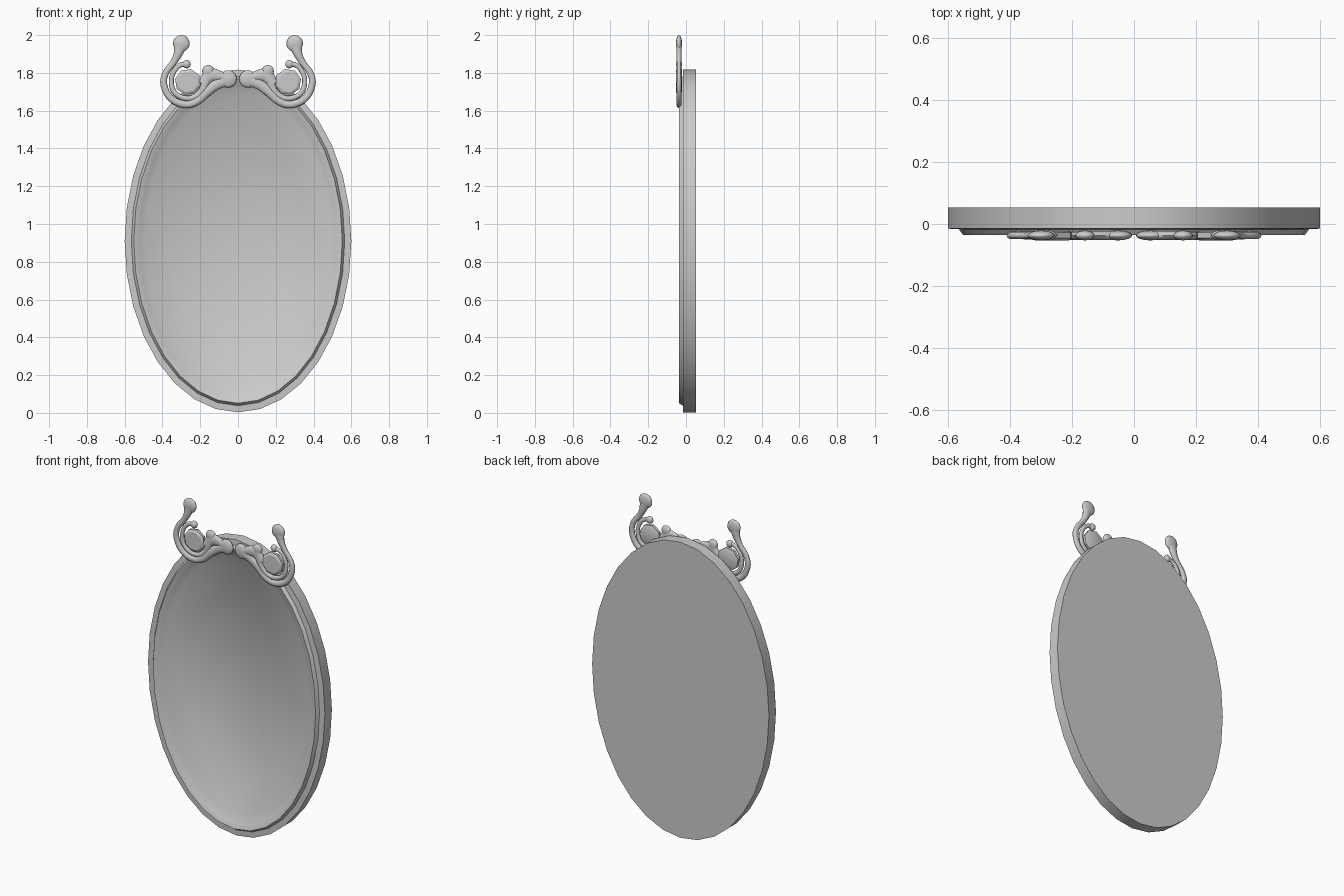
import bpy, bmesh
from math import sin, cos, pi, radians
from mathutils import Vector

if "Cube" in bpy.data.objects:
    bpy.data.objects.remove(bpy.data.objects["Cube"])

CZ, RX, RZ, SEG = 0.91, 0.60, 0.907, 32
ORN_Y = -0.037


def finish(name, bm, angle=40):
    bmesh.ops.recalc_face_normals(bm, faces=bm.faces)
    me = bpy.data.meshes.new(name)
    bm.to_mesh(me)
    bm.free()
    ob = bpy.data.objects.new(name, me)
    bpy.context.collection.objects.link(ob)
    bpy.ops.object.select_all(action='DESELECT')
    ob.select_set(True)
    bpy.context.view_layer.objects.active = ob
    bpy.ops.object.shade_smooth_by_angle(angle=radians(angle))
    return ob


def oval_ring(bm, inset, y):
    return [bm.verts.new(((RX - inset) * cos(2 * pi * i / SEG), y,
                          CZ + (RZ - inset) * sin(2 * pi * i / SEG))) for i in range(SEG)]


def bridge(bm, a, b):
    n = len(a)
    for i in range(n):
        bm.faces.new((a[i], a[(i + 1) % n], b[(i + 1) % n], b[i]))


# oval frame with closed back: (inset from the rim, y)
bm = bmesh.new()
rings = [oval_ring(bm, d, y) for d, y in
         [(0, 0.053), (0, -0.015), (0.035, -0.017), (0.048, -0.036), (0.08, -0.026), (0.11, -0.004)]]
for a, b in zip(rings, rings[1:]):
    bridge(bm, a, b)
bm.faces.new(rings[0])
bm.faces.new(rings[-1])
finish("oval_frame_and_glass", bm, 45)


def spline(pts, steps=4):
    # Catmull-Rom through (x, z, radius) points
    p = [Vector(q) for q in pts]
    p = [2 * p[0] - p[1]] + p + [2 * p[-1] - p[-2]]
    out = []
    for i in range(1, len(p) - 2):
        a, b, c, d = p[i - 1:i + 3]
        for k in range(steps):
            t = k / steps
            out.append(0.5 * (2 * b + (c - a) * t + (2 * a - 5 * b + 4 * c - d) * t * t
                              + (3 * b - a - 3 * c + d) * t ** 3))
    return out + [p[-2]]


def scroll(name, pts, side, sides=10):
    # flattened tube lying in the front plane
    path = spline(pts)
    bm = bmesh.new()
    rings = []
    for i, p in enumerate(path):
        t = path[min(i + 1, len(path) - 1)] - path[max(i - 1, 0)]
        n = Vector((-t.y, t.x)).normalized()
        r = max(p.z, 0.004)
        depth = min(r * 0.7, 0.015)
        rings.append([bm.verts.new((side * (p.x + n.x * r * cos(a)), ORN_Y + depth * sin(a),
                                    p.y + n.y * r * cos(a)))
                      for a in (2 * pi * k / sides for k in range(sides))])
    for a, b in zip(rings, rings[1:]):
        bridge(bm, a, b)
    bm.faces.new(rings[0])
    bm.faces.new(rings[-1])
    return finish(name, bm, 60)


def bulb(name, x, z, r, side):
    bm = bmesh.new()
    bmesh.ops.create_uvsphere(bm, u_segments=16, v_segments=10, radius=1)
    for v in bm.verts:
        v.co = (side * (x + v.co.x * r), ORN_Y + v.co.y * 0.016, z + v.co.z * r)
    return finish(name, bm, 60)


def button(name, x, z, r, side):
    # faceted disc in the middle of the scroll
    bm = bmesh.new()
    levels = [(0.8, -0.053), (1, -0.045), (1, -0.028), (0.8, -0.022)]
    rings = [[bm.verts.new((side * (x + r * s * cos(a)), y, z + r * s * sin(a)))
              for a in (2 * pi * (k + 0.3) / 8 for k in range(8))] for s, y in levels]
    for a, b in zip(rings, rings[1:]):
        bridge(bm, a, b)
    bm.faces.new(rings[0])
    bm.faces.new(rings[-1])
    return finish(name, bm, 30)


OUTER = [(0.305, 1.945, 0.034), (0.320, 1.895, 0.022), (0.345, 1.850, 0.017), (0.380, 1.805, 0.017),
         (0.394, 1.750, 0.018), (0.372, 1.685, 0.018), (0.325, 1.645, 0.019), (0.265, 1.633, 0.020),
         (0.210, 1.655, 0.022), (0.165, 1.700, 0.026), (0.115, 1.738, 0.028), (0.06, 1.765, 0.034)]
INNER = [(0.275, 1.845, 0.016), (0.305, 1.842, 0.013), (0.335, 1.815, 0.013), (0.353, 1.765, 0.013),
         (0.342, 1.705, 0.014), (0.298, 1.670, 0.014), (0.240, 1.668, 0.015), (0.195, 1.700, 0.018),
         (0.172, 1.750, 0.023), (0.160, 1.800, 0.027)]
LEAF = [(0.190, 1.740, 0.025), (0.150, 1.785, 0.036), (0.105, 1.785, 0.030), (0.055, 1.770, 0.018)]

# crest scrolls, mirrored left and right
for side, tag in ((-1, "left"), (1, "right")):
    scroll("outer_scroll_" + tag, OUTER, side)
    scroll("inner_scroll_" + tag, INNER, side)
    scroll("crest_leaf_" + tag, LEAF, side)
    bulb("top_bulb_" + tag, 0.300, 1.956, 0.044, side)
    bulb("centre_bulb_" + tag, 0.052, 1.768, 0.046, side)
    bulb("inner_tip_" + tag, 0.272, 1.846, 0.022, side)
    bulb("leaf_tip_" + tag, 0.158, 1.810, 0.032, side)
    button("scroll_button_" + tag, 0.265, 1.752, 0.070, side)
